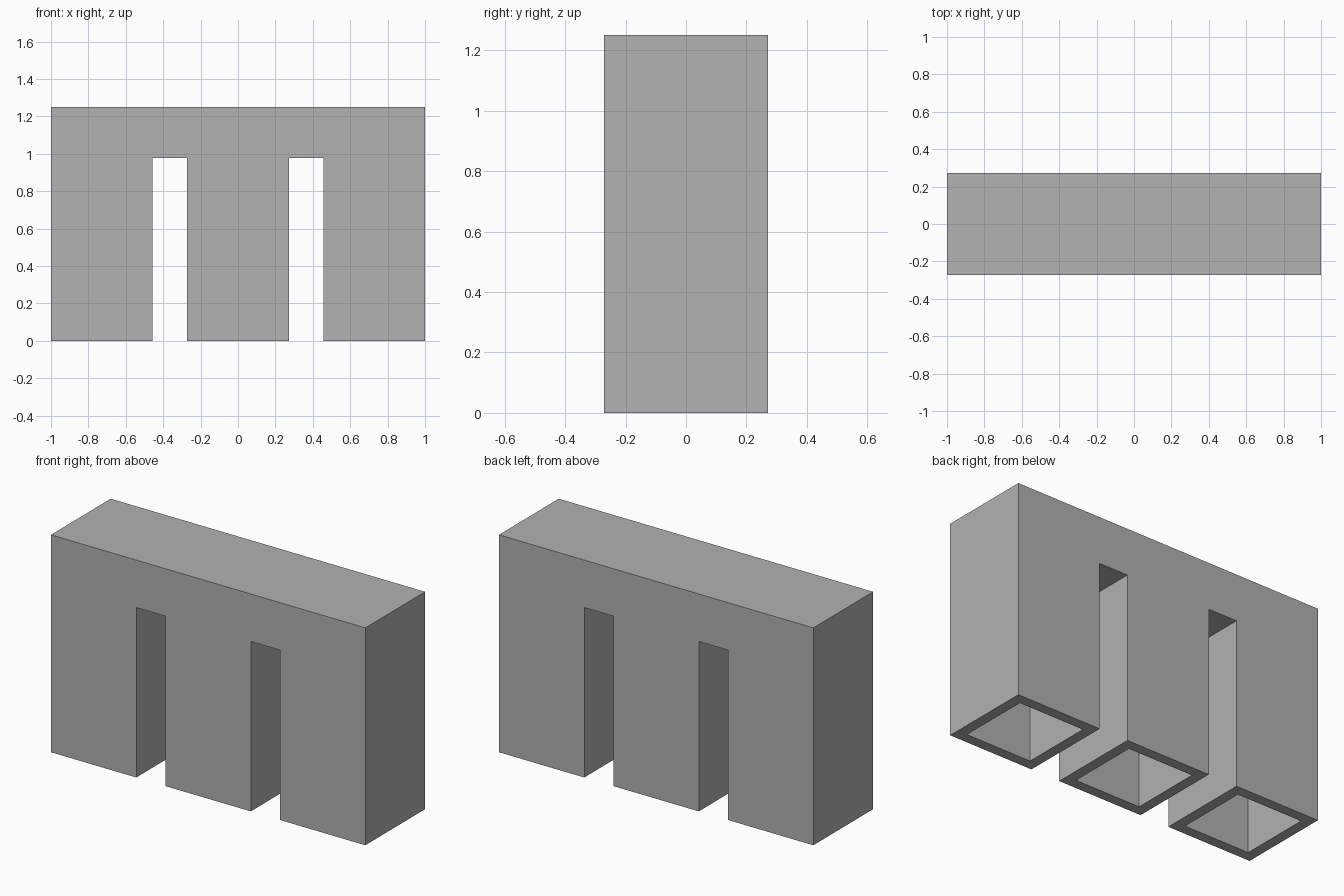
import bpy
import bmesh
from mathutils import Vector

cube = bpy.data.objects.get("Cube")
if cube:
    bpy.data.objects.remove(cube, do_unlink=True)

# Main dimensions
HEIGHT = 1.25
LEG = 0.543              # outer width and depth of each square leg
SLOT_TOP = 0.977         # underside of the beam
SLOT_IN, SLOT_OUT = LEG / 2, 1 - LEG
WALL = 0.061

# Plain grey material
grey = bpy.data.materials.new("plain grey")
grey.use_nodes = True
colour = (0.445, 0.445, 0.445, 1)
grey.diffuse_color = colour
grey.node_tree.nodes["Principled BSDF"].inputs["Base Color"].default_value = colour

# Front outline: half of it, then mirrored to the other side
half = [(SLOT_IN, 0), (SLOT_IN, SLOT_TOP), (SLOT_OUT, SLOT_TOP),
        (SLOT_OUT, 0), (1, 0), (1, HEIGHT)]
outline = half + [(-x, z) for x, z in reversed(half)]

# Extrude the outline from front to back
bm = bmesh.new()
front = bm.faces.new([bm.verts.new((x, -LEG / 2, z)) for x, z in outline])
extruded = bmesh.ops.extrude_face_region(bm, geom=[front], use_keep_orig=True)
back = [v for v in extruded["geom"] if isinstance(v, bmesh.types.BMVert)]
bmesh.ops.translate(bm, verts=back, vec=Vector((0, LEG, 0)))
bmesh.ops.recalc_face_normals(bm, faces=bm.faces)

# Hollow each leg from below, up to the beam
feet = [f for f in bm.faces if all(v.co.z < 0.001 for v in f.verts)]
bmesh.ops.inset_individual(bm, faces=feet, thickness=WALL, use_even_offset=True)
cavities = bmesh.ops.extrude_discrete_faces(bm, faces=feet)["faces"]
for cap in cavities:
    bmesh.ops.translate(bm, verts=cap.verts, vec=Vector((0, 0, SLOT_TOP)))
bmesh.ops.recalc_face_normals(bm, faces=bm.faces)

mesh = bpy.data.meshes.new("three_legged_block")
bm.to_mesh(mesh)
bm.free()
mesh.materials.append(grey)
block = bpy.data.objects.new("three_legged_block", mesh)
bpy.context.collection.objects.link(block)
